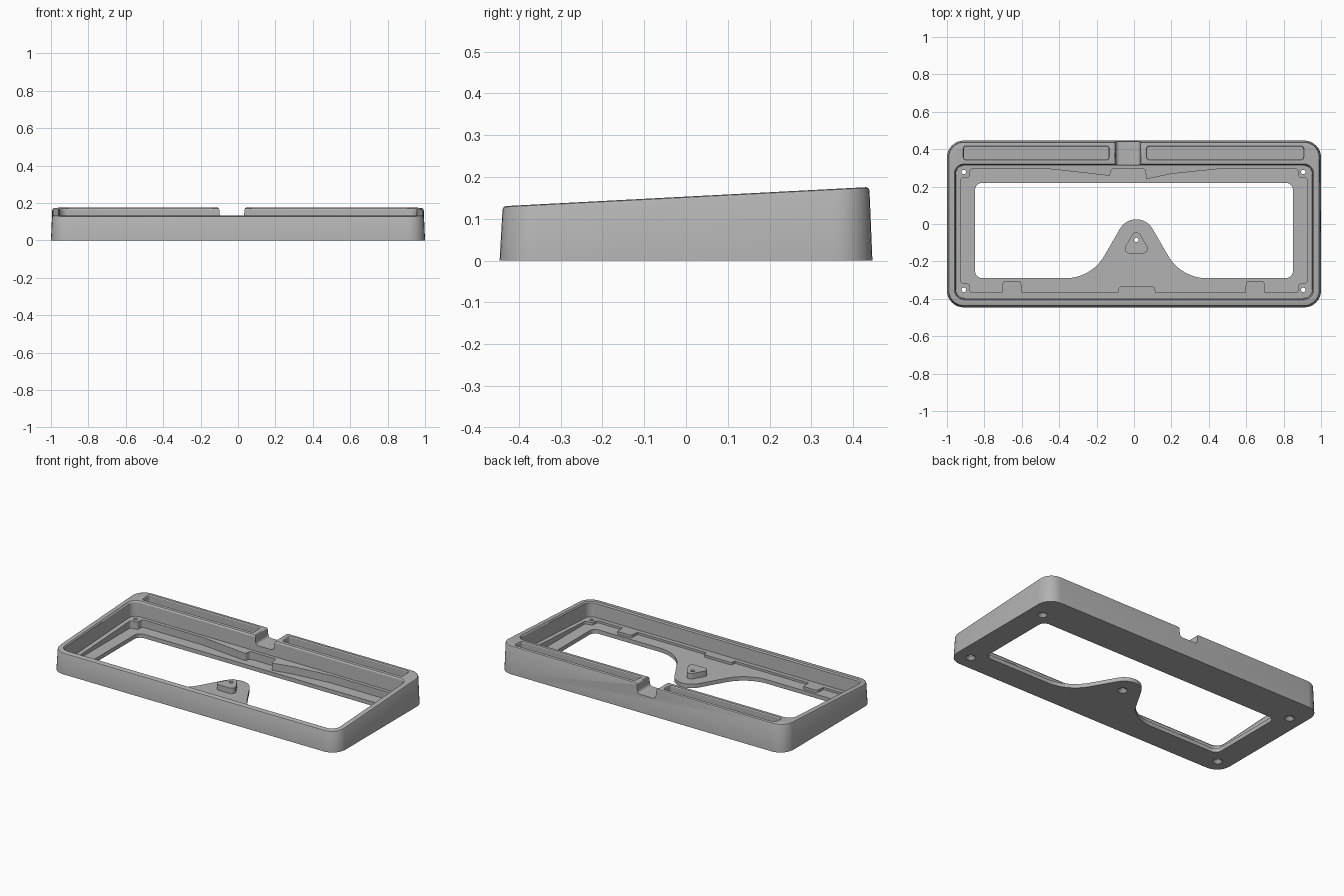
import bpy, bmesh, math
from mathutils import Vector

if "Cube" in bpy.data.objects:
    bpy.data.objects.remove(bpy.data.objects["Cube"])

grey = bpy.data.materials.new("case_grey")
grey.use_nodes = True
colour = (0.45, 0.45, 0.45, 1)
grey.diffuse_color = colour
grey.node_tree.nodes["Principled BSDF"].inputs["Base Color"].default_value = colour


def fillet(corners, steps=8):
    """Closed 2D outline from (x, y, radius) corners."""
    out = []
    for i, (x, y, r) in enumerate(corners):
        p = Vector((x, y))
        d1 = (Vector(corners[i - 1][:2]) - p).normalized()
        d2 = (Vector(corners[(i + 1) % len(corners)][:2]) - p).normalized()
        if r == 0:
            out.append(p)
            continue
        half = math.acos(max(-1, min(1, d1.dot(d2)))) / 2
        t = r / math.tan(half)
        c = p + (d1 + d2).normalized() * r / math.sin(half)
        u, v = p + d1 * t - c, p + d2 * t - c
        a = math.atan2(u.y, u.x)
        turn = math.remainder(math.atan2(v.y, v.x) - a, math.tau)
        for k in range(steps + 1):
            b = a + turn * k / steps
            out.append(c + Vector((math.cos(b), math.sin(b))) * r)
    return out


def rect(x0, x1, y0, y1, r):
    return fillet([(x0, y0, r), (x1, y0, r), (x1, y1, r), (x0, y1, r)])


def circle(x, y, r, n=24):
    return [Vector((x + r * math.cos(math.tau * k / n), y + r * math.sin(math.tau * k / n)))
            for k in range(n)]


def top(drop=0):
    """Sloped plane parallel to the rim."""
    return lambda y: 0.153 + 0.0523 * y - drop


def level(outline, z):
    return [(p.x, p.y, z(p.y) if callable(z) else z) for p in outline]


def loft(name, rings):
    bm = bmesh.new()
    rows = [[bm.verts.new(p) for p in ring] for ring in rings]
    n = len(rows[0])
    for a, b in zip(rows, rows[1:]):
        for i in range(n):
            j = (i + 1) % n
            bm.faces.new((a[i], a[j], b[j], b[i]))
    bm.faces.new(rows[0][::-1])
    bm.faces.new(rows[-1])
    bmesh.ops.recalc_face_normals(bm, faces=bm.faces)
    mesh = bpy.data.meshes.new(name)
    bm.to_mesh(mesh)
    bm.free()
    mesh.materials.append(grey)
    ob = bpy.data.objects.new(name, mesh)
    bpy.context.collection.objects.link(ob)
    return ob


def combine(target, tool, operation="DIFFERENCE"):
    tool.hide_render = True
    mod = target.modifiers.new(tool.name, "BOOLEAN")
    mod.operation, mod.object, mod.solver = operation, tool, "EXACT"
    bpy.context.view_layer.objects.active = target
    bpy.ops.object.modifier_apply(modifier=mod.name)
    bpy.data.objects.remove(tool)


# Tapered wedge body with a softened top edge
def shell(i):
    return rect(-1 + i, 1 - i, -0.446 + i, 0.446 - i, 0.09 - i)


case = loft("keyboard_case", [level(shell(0), 0), level(shell(0.007), top(0.008)),
                              level(shell(0.01), top(0.002)), level(shell(0.015), top())])


# Main cavity down to the sloped ledge
def well(i):
    return rect(-0.952 - i, 0.952 + i, -0.397 - i, 0.313 + i, 0.045 + i)


combine(case, loft("cavity", [level(well(0), top(0.095)), level(well(0.003), top(0.008)),
                              level(well(0.009), top()), level(well(0.009), 0.3)]))

# Lower floor recess, leaving corner screw seats, front tabs and the back swell
r = 0.012
front = [(-0.925, -0.315, r), (-0.88, -0.32, r), (-0.875, -0.367, r)]
for x0, x1, y in [(-0.705, -0.6, -0.305), (-0.085, 0.115, -0.335), (0.595, 0.7, -0.305)]:
    front += [(x0, -0.367, 0), (x0 + 0.004, y, r), (x1 - 0.004, y, r), (x1, -0.367, 0)]
front += [(0.875, -0.367, r), (0.88, -0.32, r), (0.925, -0.315, r)]
back = [(0.925, 0.245, r), (0.88, 0.25, r), (0.875, 0.294, r), (0.45, 0.294, 0.6),
        (0.2, 0.268, 0), (0.066, 0.24, 0.005), (0.06, 0.294, r), (-0.12, 0.294, r),
        (-0.13, 0.258, 0.005), (-0.22, 0.268, 0), (-0.45, 0.294, 0.6),
        (-0.875, 0.294, r), (-0.88, 0.25, r), (-0.925, 0.245, r)]
recess = fillet(front + back)
combine(case, loft("floor_recess", [level(recess, 0.025), level(recess, 0.3)]))

# Large window with the rounded tongue
window = fillet([(-0.85, -0.29, 0.04), (-0.228, -0.29, 0.24), (0.012, 0.125, 0.1),
                 (0.252, -0.29, 0.24), (0.85, -0.29, 0.04), (0.85, 0.22, 0.04),
                 (-0.85, 0.22, 0.04)], 12)
combine(case, loft("window", [level(window, -0.1), level(window, 0.3)]))

# Raised screw seat on the tongue
seat = fillet([(0.012, -0.02, 0.025), (-0.068, -0.157, 0.025), (0.092, -0.157, 0.025)])
combine(case, loft("tongue_seat", [level(seat, 0.01), level(seat, 0.06)]), "UNION")

# Trays in the back rim
for x0, x1 in [(-0.91, -0.135), (0.07, 0.905)]:
    tray = rect(x0, x1, 0.345, 0.415, 0.014)
    lip = rect(x0 - 0.004, x1 + 0.004, 0.341, 0.419, 0.018)
    combine(case, loft("tray", [level(tray, top(0.08)), level(tray, top(0.005)),
                                level(lip, top(-0.001)), level(lip, 0.3)]))

# Cable notch through the back wall
notch = fillet([(-0.095, 0.112, 0.02), (0.03, 0.112, 0.02), (0.036, 0.174, 0.01),
                (0.06, 0.176, 0), (0.06, 0.3, 0), (-0.125, 0.3, 0),
                (-0.125, 0.176, 0), (-0.101, 0.174, 0.01)])
combine(case, loft("cable_notch", [[(p.x, y, p.y) for p in notch] for y in (0.305, 0.6)]))

# Countersunk screw holes
for x, y in [(-0.91, -0.352), (0.905, -0.352), (-0.91, 0.278), (0.905, 0.278), (0.012, -0.085)]:
    combine(case, loft("screw_hole", [level(circle(x, y, 0.031), -0.002),
                                      level(circle(x, y, 0.012), 0.018),
                                      level(circle(x, y, 0.012), 0.3)]))

bpy.ops.object.select_all(action="DESELECT")
case.select_set(True)
bpy.context.view_layer.objects.active = case
bpy.ops.object.shade_smooth_by_angle(angle=math.radians(30))
